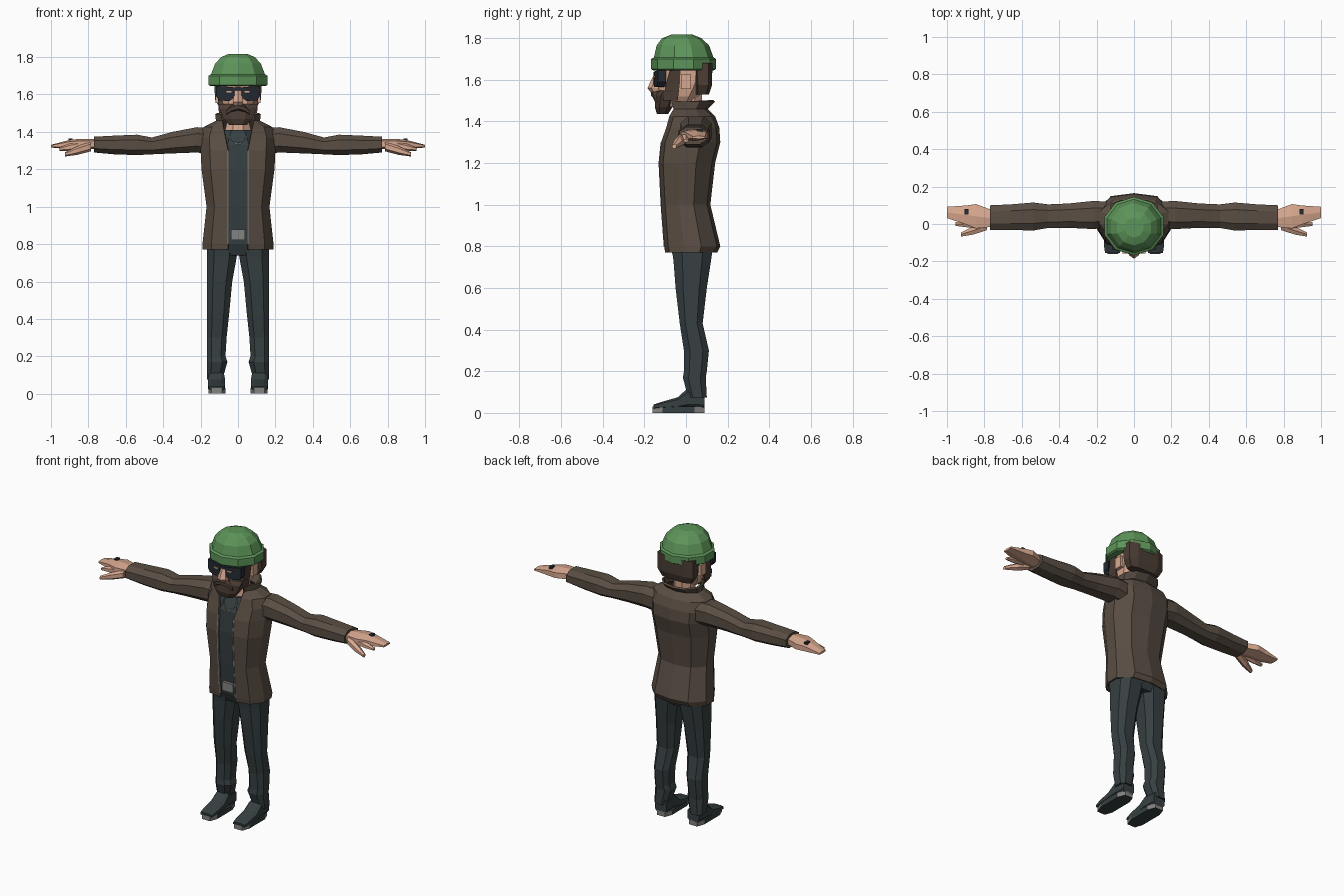
import bpy
import bmesh
import math
from mathutils import Matrix, Vector

default_cube = bpy.data.objects.get("Cube")
if default_cube:
    bpy.data.objects.remove(default_cube, do_unlink=True)


def make_material(name, red, green, blue):
    colour = (red, green, blue, 1)
    material = bpy.data.materials.new(name)
    material.use_nodes = True
    material.diffuse_color = colour
    material.node_tree.nodes["Principled BSDF"].inputs["Base Color"].default_value = colour
    return material


CAP_GREEN = make_material("cap green", .11, .3, .1)
JACKET_BROWN = make_material("jacket brown", .1, .075, .056)
SKIN = make_material("skin", .7, .4, .28)
DARK_CLOTH = make_material("dark cloth", .037, .05, .054)
HAIR_BROWN = make_material("hair brown", .072, .048, .036)
METAL_GREY = make_material("metal grey", .23, .23, .22)
LENS_BLACK = make_material("lens black", .018, .024, .032)


def add_object(name, bm, materials, mirror):
    """Turn a bmesh into a flat shaded object, mirrored across x if asked."""
    mesh = bpy.data.meshes.new(name)
    bm.to_mesh(mesh)
    bm.free()
    for material in materials:
        mesh.materials.append(material)
    part = bpy.data.objects.new(name, mesh)
    bpy.context.scene.collection.objects.link(part)
    if mirror:
        part.modifiers.new("Mirror", 'MIRROR')
    return part


def bridge(bm, lower, upper, closed):
    """Join two rows of vertices with quads."""
    count = len(lower)
    for k in range(count if closed else count - 1):
        following = (k + 1) % count
        bm.faces.new((lower[k], lower[following], upper[following], upper[k]))


def loft(name, materials, rings, axis='z', sides=8, power=1, centre=(0, 0),
         outer=None, mirror=False, rule=None):
    """Skin rings of (position, half width, low, high) placed along an axis.

    The middle of the width slides from the first to the second centre value,
    or the outer edge stays fixed. A power under one squares the section."""
    place = {'x': lambda along, a, b: (along, a, b),
             'y': lambda along, a, b: (a, along, b),
             'z': lambda along, a, b: (a, b, along)}[axis]

    def spread(value):
        value /= math.cos(math.pi / sides)
        return math.copysign(abs(value) ** power, value)

    bm = bmesh.new()
    loops = []
    first, last = rings[0][0], rings[-1][0]
    for along, half, low, high in rings:
        blend = (along - first) / (last - first)
        middle = centre[0] + (centre[1] - centre[0]) * blend
        if outer is not None:
            middle = outer - half
        loop = []
        for k in range(sides):
            angle = (k + .5) * math.tau / sides
            a = middle + half * spread(math.cos(angle))
            b = (low + high) / 2 + (high - low) / 2 * spread(math.sin(angle))
            loop.append(bm.verts.new(place(along, a, b)))
        loops.append(loop)
    for lower, upper in zip(loops, loops[1:]):
        bridge(bm, lower, upper, closed=True)
    bm.faces.new(loops[0])
    bm.faces.new(loops[-1])
    bmesh.ops.recalc_face_normals(bm, faces=bm.faces)
    if rule:
        for face in bm.faces:
            face.material_index = rule(face.normal, face.calc_center_median())
    return add_object(name, bm, materials, mirror)


def box(name, material, centre, size, mirror=False):
    bm = bmesh.new()
    placement = Matrix.Translation(centre) @ Matrix.Diagonal(Vector(size)).to_4x4()
    bmesh.ops.create_cube(bm, size=1, matrix=placement)
    return add_object(name, bm, [material], mirror)


def sole_colour(normal, middle):
    """Grey edges at the toe and the heel, dark everywhere else."""
    return int(abs(normal.z) < .5 and abs(middle.y + .03) > .04)


# Shoes and soles
loft("shoes", [DARK_CLOTH],
     [(-.155, .04, .02, .04), (-.11, .046, .02, .055), (-.04, .046, .02, .075),
      (.01, .043, .02, .12), (.09, .04, .02, .11)],
     axis='y', power=.6, centre=(.115, .115), mirror=True)
loft("soles", [DARK_CLOTH, METAL_GREY], [(0, .045, -.16, .09), (.03, .046, -.16, .09)],
     power=.55, centre=(.113, .113), mirror=True, rule=sole_colour)

# Trousers, kept straight along the outside
loft("trouser_legs", [DARK_CLOTH],
     [(.075, .042, .01, .1), (.17, .055, -.015, .095), (.2, .05, -.01, .1),
      (.3, .053, -.01, .11), (.43, .06, -.03, .08), (.6, .068, -.05, .1),
      (.73, .08, -.06, .12), (.8, .083, -.07, .13)],
     power=.75, outer=.167, mirror=True)

# Shirt, belt buckle and necklace
loft("shirt", [DARK_CLOTH],
     [(.74, .12, -.055, .11), (.8, .16, -.08, .13), (1, .135, -.1, .09),
      (1.2, .155, -.11, .11), (1.33, .14, -.1, .13), (1.41, .085, -.06, .1)])
box("belt_buckle", METAL_GREY, (0, -.09, .85), (.075, .03, .055))
loft("necklace", [METAL_GREY],
     [(0, .006, 1.33, 1.34), (.03, .006, 1.34, 1.35), (.046, .006, 1.37, 1.385)],
     axis='x', sides=4, centre=(-.1, -.075), mirror=True)

# Open jacket with a raised collar: rows of (height, half width, front, back)
JACKET_ROWS = [(.77, .19, -.1, .15), (.8, .19, -.105, .165), (1, .168, -.12, .117),
               (1.2, .195, -.13, .14), (1.3, .2, -.12, .165), (1.37, .205, -.095, .16),
               (1.425, .185, -.08, .14), (1.46, .118, -.06, .105), (1.495, .122, -.07, .14)]


def jacket_gap(height):
    return .053 + max(0, height - 1.3) / 5


bm = bmesh.new()
rows = []
for height, half, front, back in JACKET_ROWS:
    depth = back - front
    outline = [(jacket_gap(height), front), (half * .75, front + .02),
               (half, front + depth * .36), (half, front + depth * .66),
               (half * .62, back - .016), (0, back)]
    rows.append([bm.verts.new((x, y, height)) for x, y in outline])
for lower, upper in zip(rows, rows[1:]):
    bridge(bm, lower, upper, closed=False)
jacket = add_object("jacket", bm, [JACKET_BROWN], mirror=True)
jacket.modifiers.new("Thickness", 'SOLIDIFY').thickness = .012

# Zips follow the jacket edges
loft("jacket_zips", [METAL_GREY],
     [(height, .004, front - .002, front + .008) for height, half, front, back in JACKET_ROWS[1:5]],
     sides=4, centre=(jacket_gap(0), jacket_gap(0)), mirror=True)

# Sleeves
loft("sleeves", [JACKET_BROWN],
     [(.14, .07, 1.28, 1.42), (.22, .075, 1.29, 1.425), (.35, .065, 1.285, 1.4),
      (.46, .063, 1.28, 1.37), (.54, .075, 1.276, 1.385), (.66, .068, 1.28, 1.38),
      (.77, .066, 1.29, 1.374)],
     axis='x', power=.8, centre=(.05, .034), mirror=True)

# Hands
loft("palms_and_fingers", [SKIN],
     [(.76, .045, 1.31, 1.36), (.845, .065, 1.31, 1.36), (.9, .05, 1.31, 1.355),
      (1, .03, 1.317, 1.33)],
     axis='x', sides=6, power=.7, centre=(.03, .062), mirror=True)
loft("index_fingers", [SKIN],
     [(.83, .022, 1.31, 1.35), (.9, .017, 1.3, 1.335), (.955, .01, 1.3, 1.315)],
     axis='x', sides=6, mirror=True)
loft("thumbs", [SKIN],
     [(.785, .022, 1.3, 1.345), (.86, .022, 1.28, 1.32), (.925, .011, 1.27, 1.29)],
     axis='x', sides=6, centre=(-.01, -.056), mirror=True)
box("finger_rings", LENS_BLACK, (.895, .065, 1.35), (.02, .03, .03), mirror=True)

# Neck, head, nose and ears
loft("neck", [SKIN], [(1.38, .075, -.05, .085), (1.45, .06, -.045, .075), (1.58, .06, -.04, .08)])
loft("head", [SKIN],
     [(1.47, .06, -.11, .03), (1.52, .092, -.128, .06), (1.58, .105, -.133, .1),
      (1.68, .11, -.133, .11)], power=.75)
loft("nose", [SKIN],
     [(1.54, .022, -.165, -.11), (1.56, .028, -.18, -.11), (1.64, .014, -.145, -.11)], sides=6)
box("ears", SKIN, (.11, 0, 1.59), (.022, .05, .07), mirror=True)

# Hair, sideburns, beard and moustache
loft("back_hair", [HAIR_BROWN],
     [(1.53, .1, .045, .11), (1.575, .124, .04, .125), (1.68, .125, .03, .127)], power=.6)
loft("sideburns", [HAIR_BROWN],
     [(1.5, .015, -.11, -.04), (1.58, .013, -.095, -.03), (1.67, .013, -.07, -.025)],
     sides=4, centre=(.087, .105), mirror=True)
loft("beard", [HAIR_BROWN],
     [(1.437, .048, -.14, -.085), (1.47, .076, -.15, -.065), (1.525, .1, -.146, -.045),
      (1.55, .107, -.13, -.035)], power=.8)
loft("moustache", [HAIR_BROWN],
     [(0, .024, 1.517, 1.55), (.035, .022, 1.505, 1.543), (.062, .02, 1.49, 1.515)],
     axis='x', sides=6, centre=(-.145, -.13), mirror=True)

# Dark glasses
loft("lenses", [LENS_BLACK],
     [(.02, .016, 1.585, 1.638), (.045, .02, 1.565, 1.64), (.1, .02, 1.568, 1.645),
      (.117, .02, 1.59, 1.645)],
     axis='x', sides=4, centre=(-.14, -.115), mirror=True)
box("glasses_bridge", LENS_BLACK, (0, -.14, 1.63), (.044, .03, .016))
box("lens_glints", SKIN, (.048, -.152, 1.615), (.028, .009, .008), mirror=True)

# Cap with a turned-up band
loft("cap", [CAP_GREEN],
     [(1.645, .148, -.15, .125), (1.652, .158, -.16, .137), (1.7, .158, -.16, .137),
      (1.708, .144, -.147, .125), (1.765, .122, -.135, .105), (1.8, .09, -.11, .07),
      (1.817, .05, -.07, .03)], sides=10)
